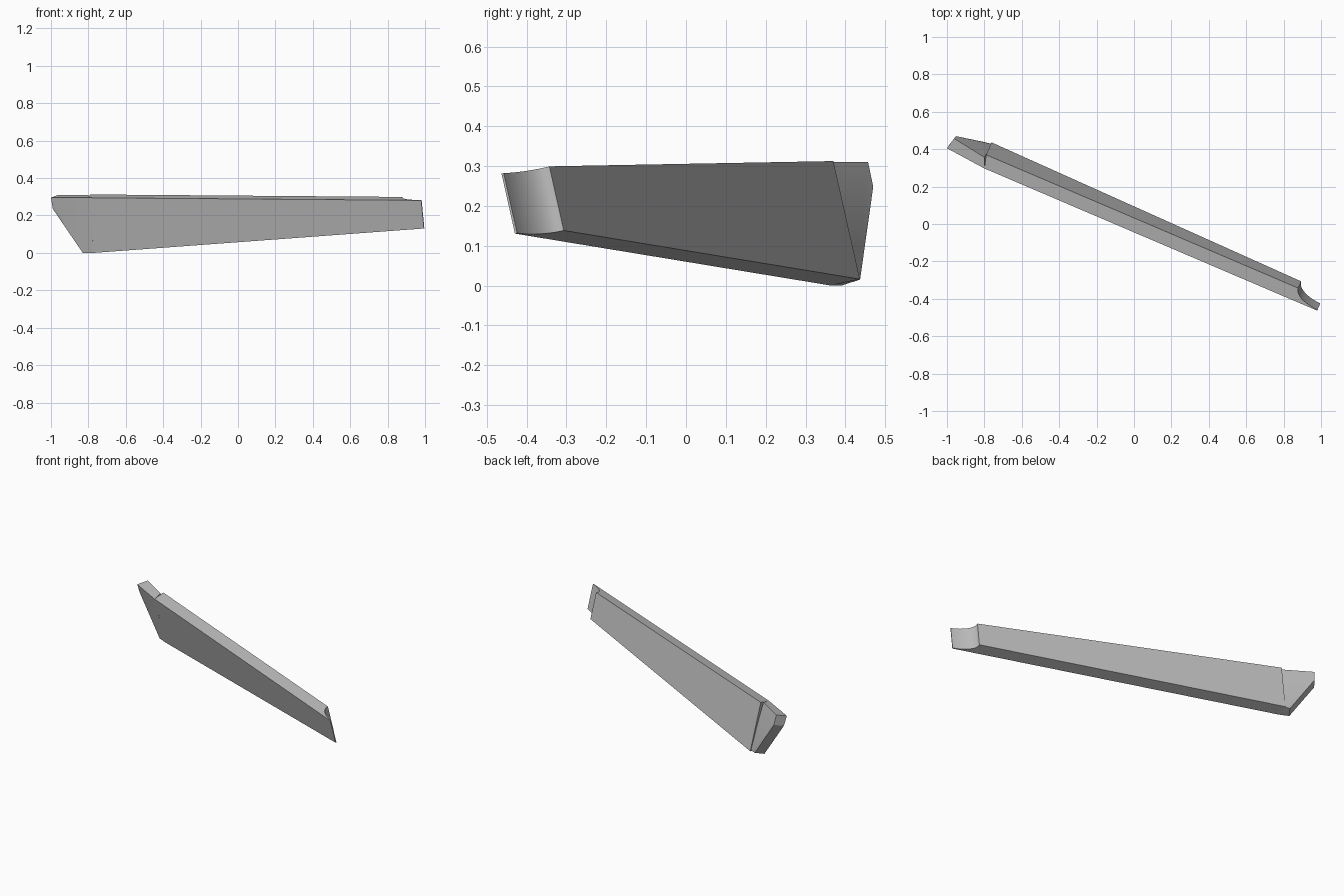
import bpy, bmesh, math
from mathutils import Vector

cube = bpy.data.objects.get("Cube")
if cube:
    bpy.data.objects.remove(cube, do_unlink=True)

grey = bpy.data.materials.new("plain grey")
grey.use_nodes = True
grey.diffuse_color = (0.5, 0.5, 0.5, 1)
grey.node_tree.nodes["Principled BSDF"].inputs["Base Color"].default_value = (0.5, 0.5, 0.5, 1)

# Tilted frame of the bar: along its length, through its thickness, and up its face
ORIGIN = Vector((-0.8, 0.297, 0.295))
ALONG = Vector((0.919, -0.3945, 0)).normalized()
ROLL = math.radians(13.7)
BACK = Vector((-ALONG.y, ALONG.x, 0))
DEPTH = BACK * math.cos(ROLL) + Vector((0, 0, math.sin(ROLL)))
UP = ALONG.cross(DEPTH)


def finish(bm, name):
    bmesh.ops.recalc_face_normals(bm, faces=bm.faces[:])
    mesh = bpy.data.meshes.new(name)
    bm.to_mesh(mesh)
    bm.free()
    mesh.materials.append(grey)
    obj = bpy.data.objects.new(name, mesh)
    bpy.context.collection.objects.link(obj)
    bpy.ops.object.select_all(action='DESELECT')
    obj.select_set(True)
    bpy.context.view_layer.objects.active = obj
    bpy.ops.object.shade_smooth_by_angle(angle=math.radians(25))


# Long tapering plate with a scooped thin end
THICK, LIP, REACH, END = 0.073, 0.006, 0.14, 1.935
outline = [(0, 0), (END, 0)]
STEPS = 16
for i in range(STEPS + 1):
    a = math.pi * (1.5 - 0.5 * i / STEPS)
    outline.append((END + REACH * math.cos(a), THICK + (THICK - LIP) * math.sin(a)))
outline.append((-0.02, THICK))

bm = bmesh.new()
rings = []
for base, slope in ((-0.0, -0.0075), (-0.3035, 0.0693)):
    rings.append([bm.verts.new(ORIGIN + ALONG * s + DEPTH * w + UP * (base + slope * s))
                  for s, w in outline])
for ring in rings:
    bm.faces.new(ring)
n = len(outline)
for i in range(n):
    j = (i + 1) % n
    bm.faces.new((rings[0][i], rings[0][j], rings[1][j], rings[1][i]))
finish(bm, "tapered_plate")

# Angled end block with a slanted, chamfered tip
corners = [
    (-0.80, 0.297, 0.295), (-0.80, 0.357, 0.31),       # joint, top
    (-0.77, 0.362, 0.0), (-0.757, 0.427, 0.02),        # joint, bottom
    (-1.0, 0.405, 0.295), (-0.99, 0.42, 0.235),        # tip, front
    (-0.962, 0.457, 0.31), (-0.952, 0.47, 0.248),      # tip, back
    (-0.94, 0.445, 0.31), (-0.925, 0.458, 0.215),      # tip chamfer
    (-0.83, 0.39, 0.0), (-0.795, 0.437, 0.015),        # foot
]
bm = bmesh.new()
for c in corners:
    bm.verts.new(c)
bmesh.ops.convex_hull(bm, input=bm.verts[:])
bmesh.ops.dissolve_limit(bm, angle_limit=math.radians(4), verts=bm.verts[:], edges=bm.edges[:])
finish(bm, "angled_end")
